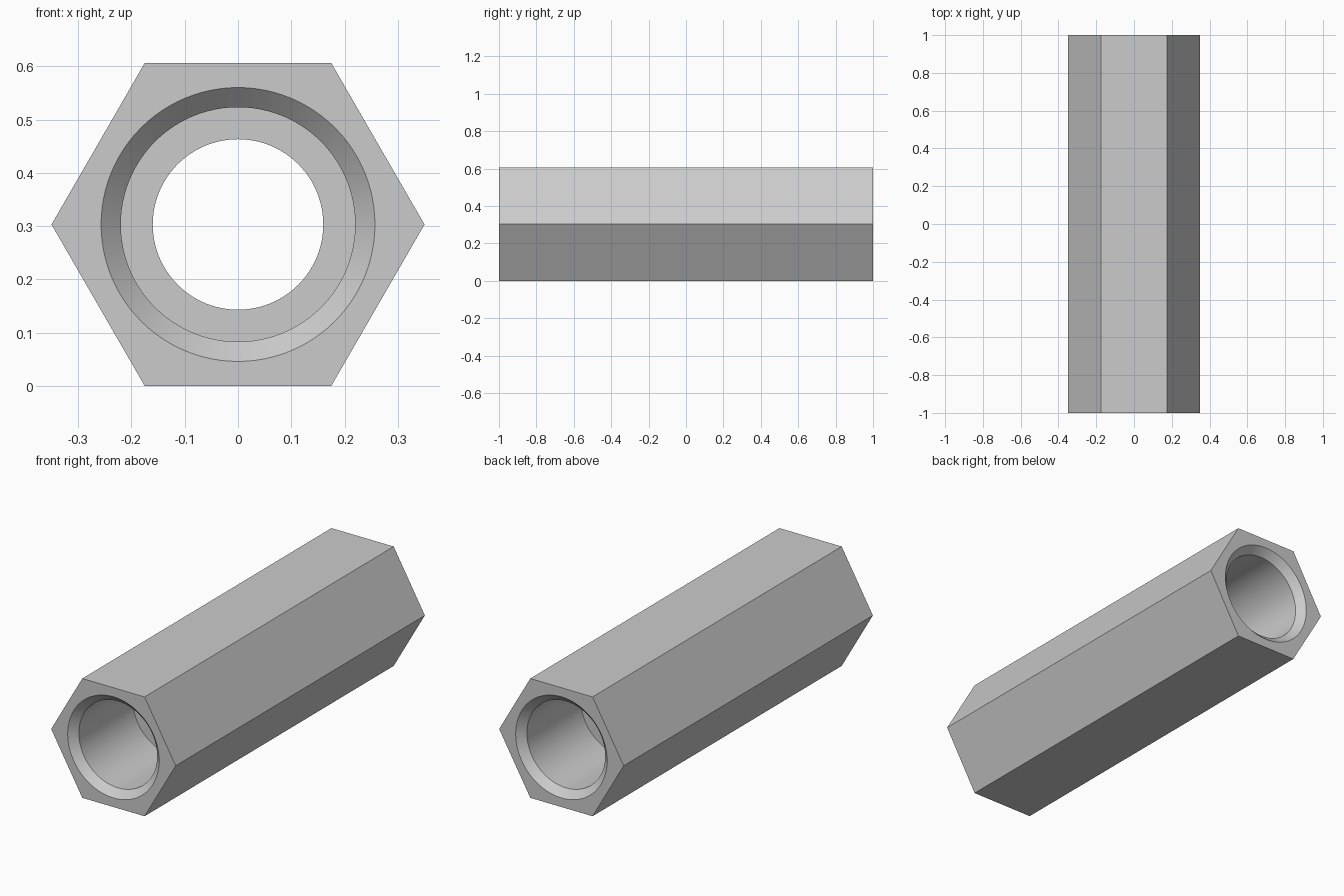
import bpy
import bmesh
from math import cos, sin, pi, radians

if "Cube" in bpy.data.objects:
    bpy.data.objects.remove(bpy.data.objects["Cube"], do_unlink=True)

SEGMENTS = 96          # multiple of six, so the hexagon corners are exact
HEX_RADIUS = 0.35
CENTRE_Z = HEX_RADIUS * cos(pi / 6)
HALF_LENGTH = 1.0
BORE_DEPTH = 0.47
CHAMFER = 0.037

# Bore profile (radius, y) for the front half: chamfer, wide bore, step, narrow bore
front = [
    (0.22 + CHAMFER, -HALF_LENGTH),
    (0.22, -HALF_LENGTH + CHAMFER),
    (0.22, -HALF_LENGTH + BORE_DEPTH),
    (0.16, -HALF_LENGTH + BORE_DEPTH),
]
bore = front + [(r, -y) for r, y in reversed(front)]


def hex_radius(angle):
    """Distance from the axis to the hexagon wall at an angle."""
    return CENTRE_Z / cos(angle % (pi / 3) - pi / 6)


def add_ring(bm, y, radius_at):
    ring = []
    for i in range(SEGMENTS):
        a = 2 * pi * i / SEGMENTS
        r = radius_at(a)
        ring.append(bm.verts.new((r * cos(a), y, CENTRE_Z + r * sin(a))))
    return ring


# Hexagonal sleeve: outer wall, end faces and bore as one closed loop of rings
bm = bmesh.new()
rings = [add_ring(bm, HALF_LENGTH, hex_radius), add_ring(bm, -HALF_LENGTH, hex_radius)]
rings += [add_ring(bm, y, lambda a, r=r: r) for r, y in bore]
for k, ring in enumerate(rings):
    after = rings[(k + 1) % len(rings)]
    for i in range(SEGMENTS):
        j = (i + 1) % SEGMENTS
        bm.faces.new((ring[i], ring[j], after[j], after[i]))
bmesh.ops.recalc_face_normals(bm, faces=bm.faces)

mesh = bpy.data.meshes.new("hex_sleeve")
bm.to_mesh(mesh)
bm.free()
sleeve = bpy.data.objects.new("hex_sleeve", mesh)
bpy.context.collection.objects.link(sleeve)

# Plain grey metal
grey = bpy.data.materials.new("light_grey")
grey.use_nodes = True
colour = (0.6, 0.6, 0.6, 1)
grey.diffuse_color = colour
grey.node_tree.nodes["Principled BSDF"].inputs["Base Color"].default_value = colour
mesh.materials.append(grey)

# Round bore is smooth, steps and hexagon edges stay sharp
bpy.ops.object.select_all(action="DESELECT")
sleeve.select_set(True)
bpy.context.view_layer.objects.active = sleeve
bpy.ops.object.shade_smooth_by_angle(angle=radians(30))
